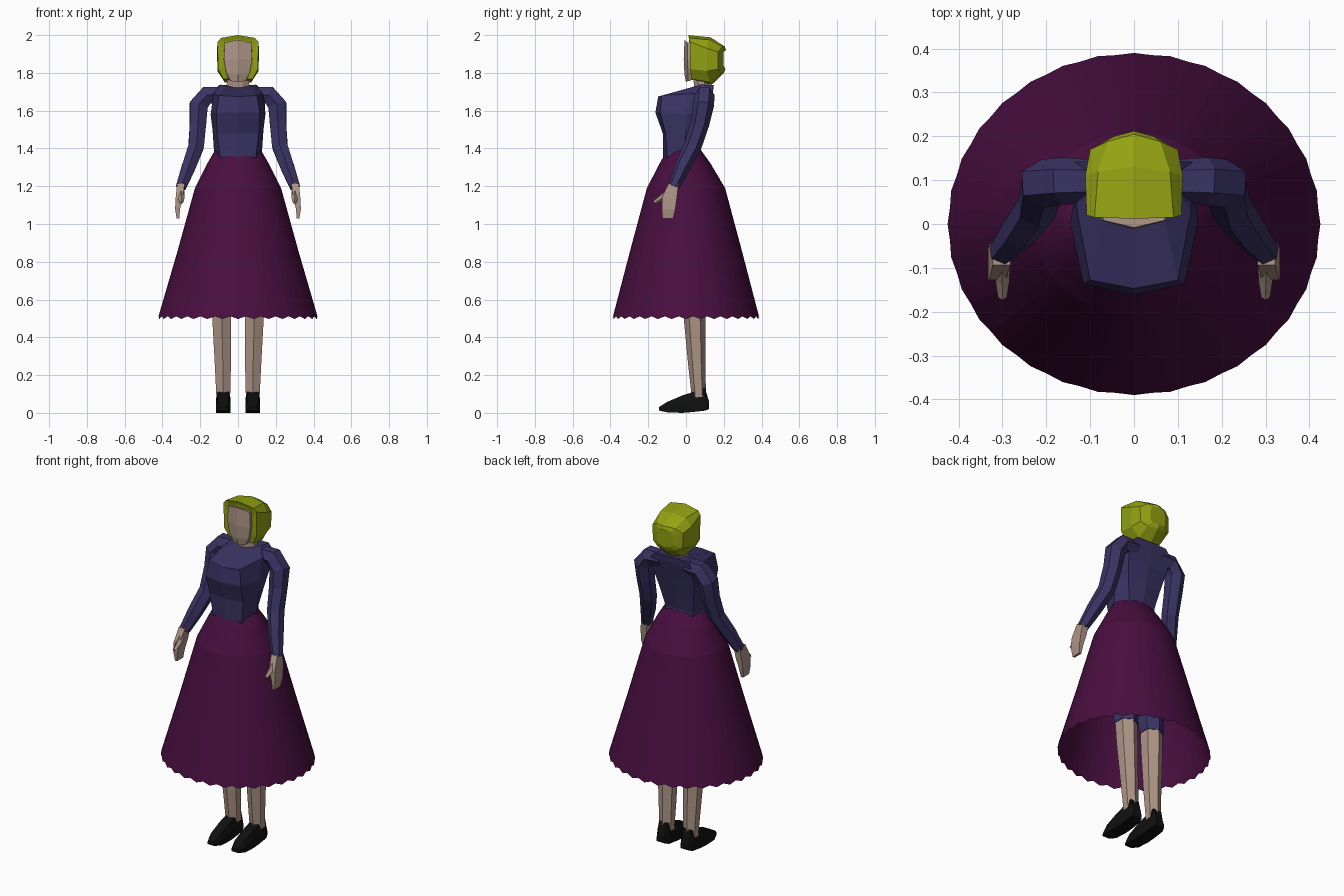
import bpy, bmesh, math
from mathutils import Vector


def material(name, rgb):
    m = bpy.data.materials.new(name)
    m.diffuse_color = (*rgb, 1)
    return m


SKIN = material("skin", (0.42, 0.30, 0.24))
BLUE = material("blouse_blue", (0.042, 0.033, 0.125))
PLUM = material("skirt_plum", (0.066, 0.0045, 0.052))
HAIR = material("hair_yellow_green", (0.29, 0.36, 0.006))
BLACK = material("shoe_black", (0.005, 0.005, 0.005))


def loft(name, rings, mat, cap=True, mirror=False):
    """Skin a list of equal-length closed rings."""
    bm = bmesh.new()
    loops = [[bm.verts.new(p) for p in ring] for ring in rings]
    n = len(loops[0])
    for a, b in zip(loops, loops[1:]):
        for i in range(n):
            j = (i + 1) % n
            bm.faces.new((a[i], a[j], b[j], b[i]))
    if cap:
        bm.faces.new(loops[0])
        bm.faces.new(loops[-1])
    bmesh.ops.recalc_face_normals(bm, faces=bm.faces)
    me = bpy.data.meshes.new(name)
    bm.to_mesh(me)
    bm.free()
    me.materials.append(mat)
    ob = bpy.data.objects.new(name, me)
    bpy.context.collection.objects.link(ob)
    if mirror:
        mod = ob.modifiers.new("mirror", "MIRROR")
        mod.use_mirror_merge = False
    return ob


def whole(half):
    """Complete a half ring whose first and last points lie on x = 0."""
    return half + [(-x, y, z) for x, y, z in half[-2:0:-1]]


def ellipse(cx, cy, z, rx, ry, n=6):
    return [(cx + rx * math.cos(math.tau * (i + 0.5) / n),
             cy + ry * math.sin(math.tau * (i + 0.5) / n), z) for i in range(n)]


def tube(path, n=6):
    """Rings across a path of (x, y, z, radius)."""
    pts = [Vector(p[:3]) for p in path]
    rings = []
    for i, p in enumerate(pts):
        t = (pts[min(i + 1, len(pts) - 1)] - pts[max(i - 1, 0)]).normalized()
        u = Vector((0, 1, 0))
        u = (u - t * u.dot(t)).normalized()
        v = t.cross(u)
        r = path[i][3]
        rings.append([p + r * (u * math.cos(math.tau * k / n) + v * math.sin(math.tau * k / n))
                      for k in range(n)])
    return rings


# Skirt: open cone with a scalloped hem
N = 64
skirt = []
for z, rx, ry, cy, scallop in ((1.39, 0.122, 0.09, -0.01, 0), (1.32, 0.163, 0.135, -0.005, 0),
                               (1.19, 0.228, 0.207, 0, 0), (0.85, 0.322, 0.298, 0, 0),
                               (0.497, 0.425, 0.39, 0, 1)):
    ring = []
    for i in range(N):
        a, odd = math.tau * i / N, (i % 2) * scallop
        k = 1 - 0.008 * odd
        ring.append((rx * k * math.cos(a), cy + ry * k * math.sin(a), z + 0.014 * odd))
    skirt.append(ring)
loft("skirt", skirt, PLUM, cap=False)

# Blouse body: front centre, front corner, side, back corner, back centre
loft("blouse", [whole(h) for h in (
    [(0, -0.085, 1.25), (0.08, -0.08, 1.25), (0.12, 0, 1.25), (0.08, 0.07, 1.25), (0, 0.08, 1.25)],
    [(0, -0.122, 1.35), (0.095, -0.1, 1.36), (0.128, -0.01, 1.4), (0.09, 0.065, 1.4), (0, 0.08, 1.4)],
    [(0, -0.123, 1.48), (0.11, -0.108, 1.48), (0.135, 0, 1.5), (0.11, 0.085, 1.5), (0, 0.1, 1.5)],
    [(0, -0.162, 1.59), (0.115, -0.137, 1.59), (0.145, 0, 1.58), (0.13, 0.11, 1.6), (0, 0.122, 1.6)],
    [(0, -0.147, 1.675), (0.1, -0.128, 1.68), (0.13, 0.03, 1.69), (0.14, 0.14, 1.69), (0, 0.143, 1.7)],
    [(0, 0.055, 1.725), (0.06, 0.055, 1.73), (0.09, 0.08, 1.738), (0.1, 0.145, 1.735), (0, 0.147, 1.735)],
)], BLUE)

# Sleeves
loft("sleeve", tube([(0.08, 0.098, 1.685, 0.048), (0.165, 0.098, 1.682, 0.054),
                     (0.208, 0.092, 1.63, 0.056), (0.212, 0.073, 1.53, 0.05),
                     (0.222, 0.035, 1.41, 0.047), (0.262, -0.02, 1.3, 0.042),
                     (0.302, -0.066, 1.195, 0.031)]), BLUE, mirror=True)


# Hands and thumbs
def box_ring(cx, cy, z, hx, hy):
    return [(cx - hx, cy - hy, z), (cx + hx, cy - hy, z), (cx + hx, cy + hy, z), (cx - hx, cy + hy, z)]


loft("hand", [box_ring(0.302, -0.066, 1.215, 0.02, 0.027), box_ring(0.311, -0.088, 1.14, 0.019, 0.04),
              box_ring(0.32, -0.092, 1.08, 0.013, 0.036), box_ring(0.318, -0.096, 1.028, 0.007, 0.028)],
     SKIN, mirror=True)
loft("thumb", tube([(0.302, -0.085, 1.175, 0.02), (0.3, -0.13, 1.135, 0.016),
                    (0.3, -0.168, 1.112, 0.01)], 4), SKIN, mirror=True)

# Neck and face
loft("neck", [ellipse(0, 0.085, 1.71, 0.068, 0.045, 8), ellipse(0, 0.075, 1.8, 0.058, 0.04, 8)], SKIN)
loft("face", [whole(h) for h in (
    [(0, 0.0, 1.752), (0.04, 0.012, 1.757), (0.055, 0.07, 1.775), (0, 0.08, 1.775)],
    [(0, -0.008, 1.79), (0.062, 0.01, 1.8), (0.07, 0.09, 1.81), (0, 0.1, 1.81)],
    [(0, -0.012, 1.87), (0.075, 0.008, 1.87), (0.08, 0.1, 1.87), (0, 0.1, 1.87)],
    [(0, -0.008, 1.975), (0.07, 0.008, 1.96), (0.075, 0.1, 1.96), (0, 0.1, 1.97)],
)], SKIN)

# Bobbed hair, lofted from the front rim to the back
loft("hair", [whole(h) for h in (
    [(0, 0.018, 1.98), (0.072, 0.022, 1.965), (0.082, 0.022, 1.92),
     (0.082, 0.022, 1.83), (0.062, 0.03, 1.78), (0, 0.05, 1.775)],
    [(0, 0.012, 2.0), (0.09, 0.015, 1.985), (0.108, 0.02, 1.965),
     (0.106, 0.02, 1.82), (0.078, 0.03, 1.768), (0, 0.05, 1.765)],
    [(0, 0.13, 1.988), (0.082, 0.12, 1.975), (0.111, 0.11, 1.93),
     (0.109, 0.11, 1.81), (0.07, 0.125, 1.75), (0, 0.135, 1.736)],
    [(0, 0.205, 1.94), (0.06, 0.188, 1.935), (0.1, 0.17, 1.91),
     (0.097, 0.17, 1.82), (0.058, 0.185, 1.8), (0, 0.2, 1.8)],
    [(0, 0.212, 1.92), (0.045, 0.2, 1.915), (0.05, 0.198, 1.89),
     (0.05, 0.198, 1.84), (0.04, 0.2, 1.825), (0, 0.209, 1.82)],
)], HAIR)

# Bare lower legs, then breeches hidden under the skirt
loft("leg", [ellipse(0.078, 0.068, 0.08, 0.042, 0.037), ellipse(0.08, 0.058, 0.25, 0.049, 0.046),
             ellipse(0.086, 0.046, 0.5, 0.058, 0.058), ellipse(0.088, 0.04, 0.64, 0.06, 0.062)],
     SKIN, mirror=True)
loft("breeches", [ellipse(0.088, 0.04, 0.63, 0.064, 0.066), ellipse(0.09, 0.02, 0.95, 0.085, 0.09),
                  ellipse(0.075, 0, 1.26, 0.075, 0.08)], BLUE, mirror=True)

# Shoes, lofted from toe to heel
shoe = []
for y, low, high, w in ((-0.142, 0.012, 0.032, 0.022), (-0.1, 0.003, 0.058, 0.038),
                        (-0.02, 0.0, 0.092, 0.039), (0.03, 0.004, 0.108, 0.039),
                        (0.1, 0.012, 0.132, 0.037), (0.122, 0.02, 0.06, 0.028)):
    mid = low + (high - low) * 0.6
    shoe.append([(0.078 + sx * w, y, z) for sx, z in
                 ((-1, low), (1, low), (1, mid), (0.75, high), (-0.75, high), (-1, mid))])
loft("shoe", shoe, BLACK, mirror=True)
